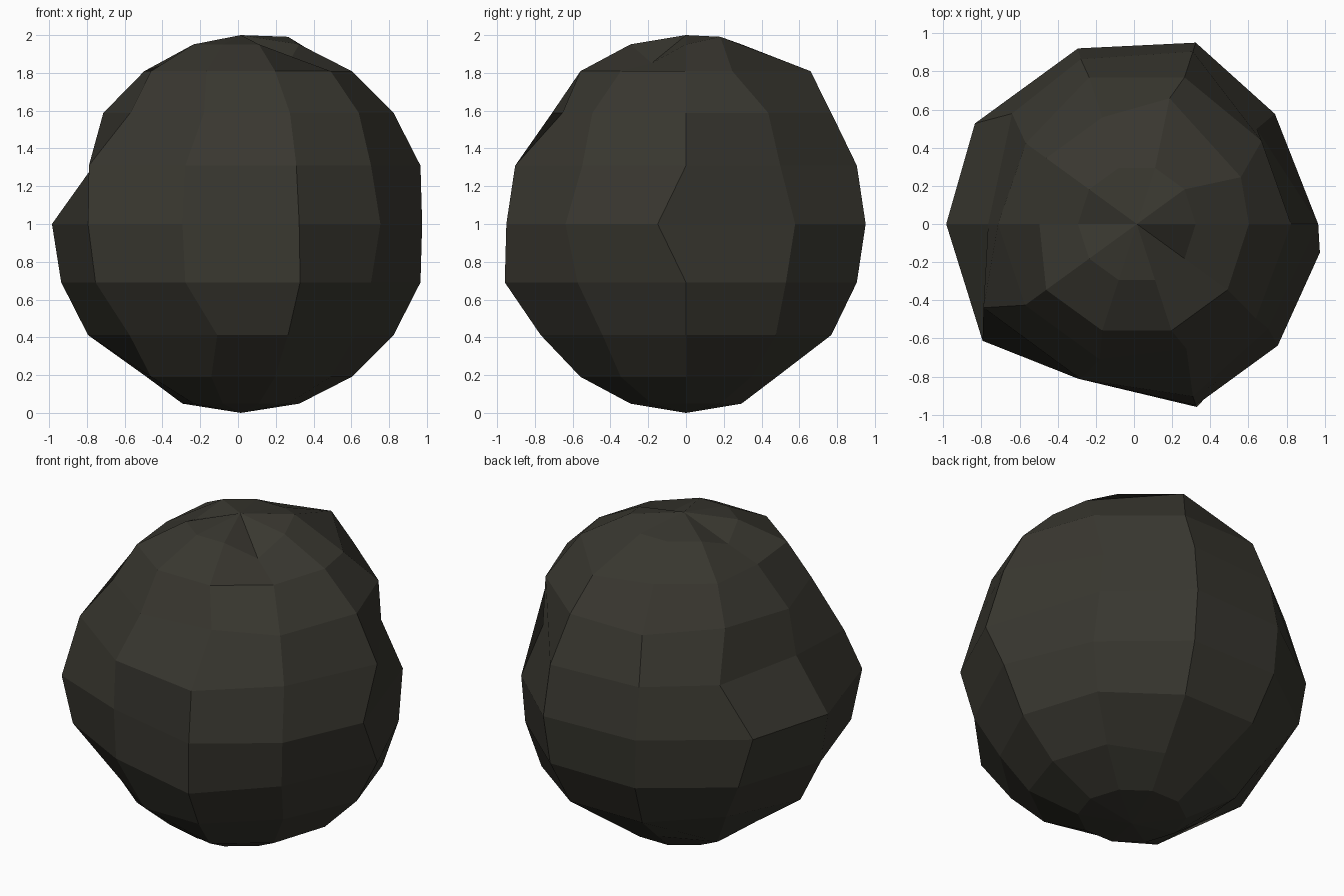
import bpy, bmesh, math

if "Cube" in bpy.data.objects:
    bpy.data.objects.remove(bpy.data.objects["Cube"])

RINGS, SEGS = 10, 10
CX = 0.015

# chips: horizontal scale of single (ring from top, segment) corners
chips = {(2, 5): 0.87, (3, 5): 0.90, (4, 5): 0.82, (8, 5): 0.85,
         (3, 6): 0.895, (7, 6): 0.90, (3, 4): 0.89, (7, 4): 0.91,
         (7, 9): 0.93, (8, 2): 0.86, (8, 3): 0.86, (8, 7): 0.86}

# knocked corners: horizontal shift (dx, dy) away from the round form
knocks = {(5, 0): (-0.04, -0.15),
          (2, 1): (0.07, -0.10), (3, 1): (0.0, -0.04), (4, 1): (-0.14, -0.06),
          (5, 1): (-0.085, -0.01), (6, 1): (-0.04, -0.03),
          (2, 2): (-0.01, 0.10),
          (4, 3): (0.0, -0.04), (5, 3): (0.0, -0.03),
          (4, 4): (0.115, 0.02), (5, 4): (-0.04, -0.06),
          (4, 6): (-0.035, 0.12), (5, 6): (0.0, -0.025),
          (3, 7): (0.055, 0.06), (4, 7): (0.0, 0.09), (5, 7): (0.0, 0.14),
          (6, 7): (0.0, 0.095), (7, 7): (0.125, 0.0),
          (3, 8): (0.01, 0.115), (6, 8): (0.02, -0.055),
          (3, 9): (-0.03, -0.02), (4, 9): (-0.08, 0.01),
          (5, 9): (-0.07, -0.05), (6, 9): (-0.08, -0.015)}
lifts = {(1, 1): 0.04, (1, 5): -0.07, (1, 9): -0.10}

# boulder: coarse ball with displaced corners
bm = bmesh.new()
top = bm.verts.new((CX, 0, 2))
bottom = bm.verts.new((CX, 0, 0))
rows = []
for k in range(1, RINGS):
    a = math.pi * k / RINGS
    row = []
    for j in range(SEGS):
        t = 2 * math.pi * j / SEGS
        r = math.sin(a) * chips.get((k, j), 1)
        dx, dy = knocks.get((k, j), (0, 0))
        row.append(bm.verts.new((CX + r * math.cos(t) + dx, r * math.sin(t) + dy,
                                 1 + math.cos(a) + lifts.get((k, j), 0))))
    rows.append(row)
for j in range(SEGS):
    n = (j + 1) % SEGS
    bm.faces.new((top, rows[0][j], rows[0][n]))
    bm.faces.new((bottom, rows[-1][n], rows[-1][j]))
    for hi, lo in zip(rows, rows[1:]):
        bm.faces.new((hi[j], lo[j], lo[n], hi[n]))
bmesh.ops.recalc_face_normals(bm, faces=bm.faces)

mesh = bpy.data.meshes.new("boulder")
bm.to_mesh(mesh)
bm.free()
boulder = bpy.data.objects.new("boulder", mesh)
bpy.context.collection.objects.link(boulder)

# dark stone colour
stone = bpy.data.materials.new("dark stone")
stone.diffuse_color = (0.040, 0.038, 0.029, 1)
stone.use_nodes = True
stone.node_tree.nodes["Principled BSDF"].inputs["Base Color"].default_value = stone.diffuse_color
mesh.materials.append(stone)
